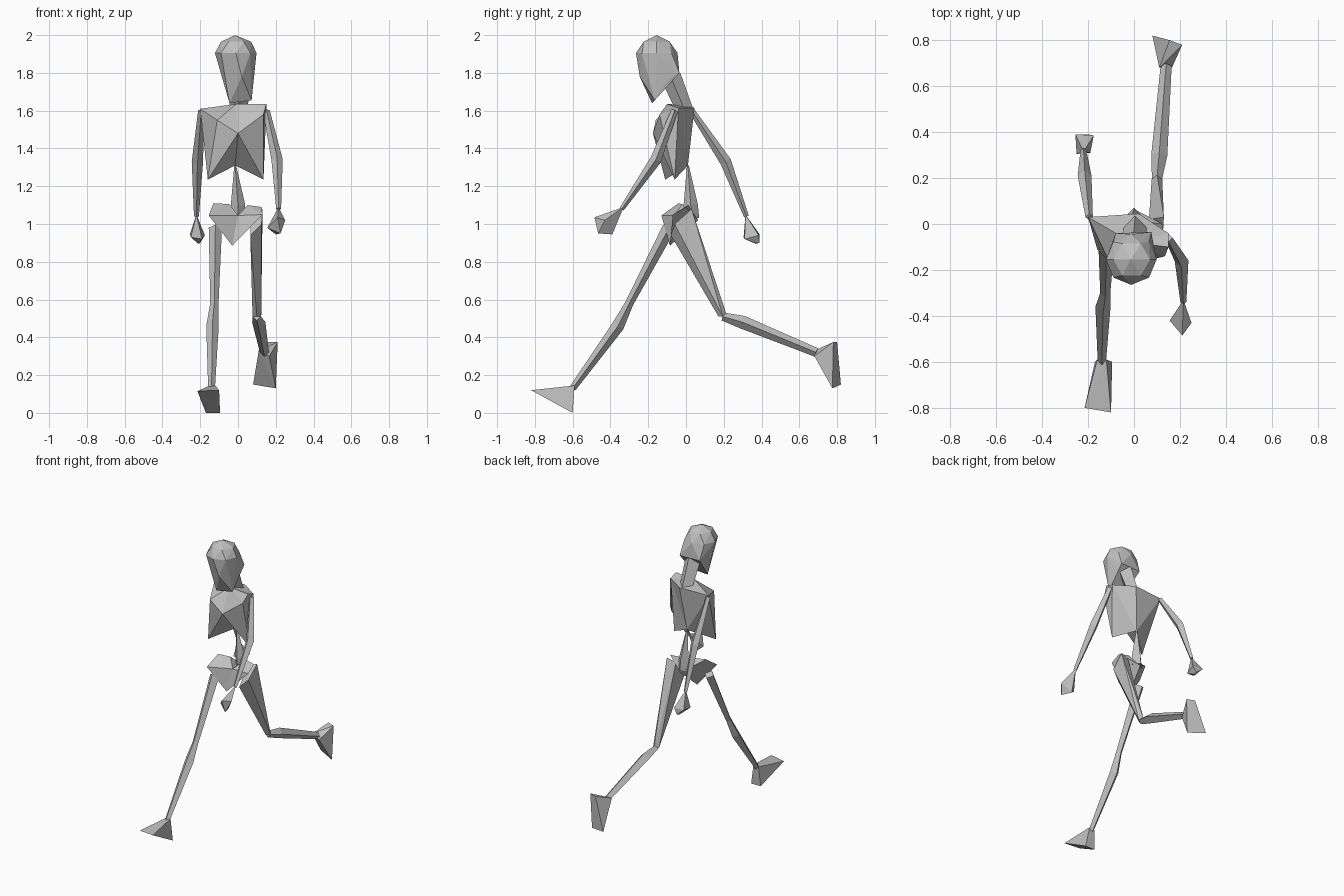
import bpy
import bmesh
from math import cos, sin, pi
from mathutils import Vector

default_cube = bpy.data.objects.get("Cube")
if default_cube:
    bpy.data.objects.remove(default_cube, do_unlink=True)

grey = bpy.data.materials.new("plain_grey")
grey.use_nodes = True
colour = (0.53, 0.53, 0.53, 1)
grey.diffuse_color = colour
grey.node_tree.nodes["Principled BSDF"].inputs["Base Color"].default_value = colour


def finish(name, bm):
    """Turn a bmesh into a flat shaded grey object."""
    bmesh.ops.recalc_face_normals(bm, faces=bm.faces[:])
    mesh = bpy.data.meshes.new(name)
    bm.to_mesh(mesh)
    bm.free()
    mesh.materials.append(grey)
    part = bpy.data.objects.new(name, mesh)
    bpy.context.collection.objects.link(part)
    return part


def hull(name, points):
    """Faceted solid wrapped tightly around a few corner points."""
    bm = bmesh.new()
    verts = [bm.verts.new(point) for point in points]
    result = bmesh.ops.convex_hull(bm, input=verts)
    unused = [item for item in result["geom_interior"]
              if isinstance(item, bmesh.types.BMVert)]
    bmesh.ops.delete(bm, geom=unused, context="VERTS")
    return finish(name, bm)


def ring(centre, radius, sides, across=Vector((1, 0, 0)), along=Vector((0, 1, 0))):
    """Points of a regular polygon around a centre."""
    angles = [2 * pi * step / sides for step in range(sides)]
    return [Vector(centre) + radius * (cos(a) * across + sin(a) * along) for a in angles]


def limb(name, joints, radii, sides=4):
    """Tapered tube that follows the joints with a radius at each one."""
    bm = bmesh.new()
    joints = [Vector(joint) for joint in joints]
    loops = []
    for index, joint in enumerate(joints):
        before = joints[max(index - 1, 0)]
        after = joints[min(index + 1, len(joints) - 1)]
        direction = (after - before).normalized()
        across = Vector((1, 0, 0))
        across = (across - direction * across.dot(direction)).normalized()
        along = direction.cross(across)
        corners = ring(joint, radii[index], sides, across, along)
        loops.append([bm.verts.new(corner) for corner in corners])
    for lower, upper in zip(loops, loops[1:]):
        for side in range(sides):
            following = (side + 1) % sides
            bm.faces.new((lower[side], lower[following], upper[following], upper[side]))
    bm.faces.new(loops[0])
    bm.faces.new(loops[-1])
    return finish(name, bm)


# Head: domed skull narrowing to a forward chin
skull = [(-.015, -.155, 2)]
skull += ring((-.01, -.155, 1.965), .08, 6)
skull += ring((-.012, -.155, 1.905), .11, 8)
jaw = [(-.08, -.04, 1.8), (.075, -.035, 1.8), (-.07, -.09, 1.77), (.08, -.09, 1.77),
       (.02, -.245, 1.78), (-.045, -.18, 1.64), (.072, -.165, 1.655)]
hull("head", skull + jaw)

# Neck: widens up into the back of the skull
hull("neck", ring((0, -.09, 1.8), .06, 4) + ring((.005, -.01, 1.61), .048, 4))

# Ribcage: named corners joined into facets, arched open under the sternum
corner = {
    "right_shoulder": (-.2, .03, 1.61),
    "left_shoulder": (.15, -.04, 1.615),
    "left_collar": (.15, -.1, 1.635),
    "nape": (.02, .045, 1.615),
    "collar": (-.01, -.08, 1.635),
    "right_chest": (-.11, -.16, 1.55),
    "left_chest": (.135, -.14, 1.58),
    "sternum": (0, -.175, 1.48),
    "right_rib": (-.16, -.11, 1.235),
    "left_rib": (.135, -.06, 1.235),
    "back": (-.015, .01, 1.31),
}
facets = [
    "right_shoulder nape collar", "nape left_shoulder collar",
    "collar left_shoulder left_collar", "left_collar left_shoulder left_chest",
    "right_shoulder collar right_chest", "collar left_collar left_chest",
    "collar sternum right_chest", "collar left_chest sternum",
    "right_chest sternum right_rib", "left_chest left_rib sternum",
    "right_shoulder right_chest right_rib", "left_shoulder left_rib left_chest",
    "right_shoulder right_rib back", "right_shoulder back nape",
    "nape back left_shoulder", "left_shoulder back left_rib",
    "sternum back right_rib", "sternum left_rib back",
]
bm = bmesh.new()
vertex = {name: bm.verts.new(place) for name, place in corner.items()}
for facet in facets:
    bm.faces.new([vertex[name] for name in facet.split()])
finish("ribcage", bm)

# Spine: spike rising from the pelvis to the back of the ribs
limb("spine", [(0, .03, 1.03), (0, .025, 1.1), (-.015, .01, 1.31)], [.04, .038, .005])

# Pelvis: two wings sharing the centre line
middle = [(0, -.06, 1.045), (-.03, -.085, .885), (0, .065, 1.02)]
hull("right_pelvis", middle + [(-.13, -.04, 1.11), (-.045, -.02, 1.105), (-.155, -.13, 1.045)])
hull("left_pelvis", middle + [(.125, 0, 1.09), (.05, .01, 1.1), (.13, -.07, 1.05)])

# Right arm swings back, left arm swings forward
limb("right_arm", [(-.195, .03, 1.6), (-.215, .21, 1.33), (-.22, .32, 1.04)], [.016, .03, .013])
limb("left_arm", [(.15, -.06, 1.6), (.207, -.16, 1.34), (.215, -.34, 1.08)], [.018, .03, .013])
hull("right_hand", [(-.22, .315, 1.05), (-.255, .39, .945), (-.175, .385, .94),
                    (-.25, .305, .93), (-.19, .31, .92), (-.21, .37, .895), (-.2, .39, .9)])
hull("left_hand", [(.215, -.33, 1.09), (.25, -.43, 1.02), (.21, -.485, 1.035),
                   (.155, -.42, .98), (.2, -.39, .945), (.225, -.465, .95)])

# Right leg reaches forward
limb("right_leg", [(-.12, -.09, .98), (-.125, -.3, .58), (-.135, -.36, .46), (-.14, -.6, .13)],
     [.035, .022, .033, .018])

# Left leg trails: broad thigh, bent knee, shin held behind
hull("left_thigh", [(.13, .03, 1.08), (.065, .02, 1.06), (.125, -.06, 1), (.065, -.08, .94)]
     + ring((.1, .195, .51), .023, 4))
limb("left_shin", [(.1, .195, .51), (.11, .3, .48), (.14, .69, .32)], [.022, .035, .024])

# Feet: wedges from the ankle to a flat sole
hull("right_foot", [(-.16, -.59, .14), (-.12, -.59, .145), (-.215, -.8, .115),
                    (-.1, -.82, .12), (-.17, -.6, 0), (-.095, -.6, 0)])
hull("left_foot", [(.11, .68, .33), (.165, .68, .3), (.155, .8, .375),
                   (.21, .78, .375), (.2, .775, .13), (.08, .82, .15)])
